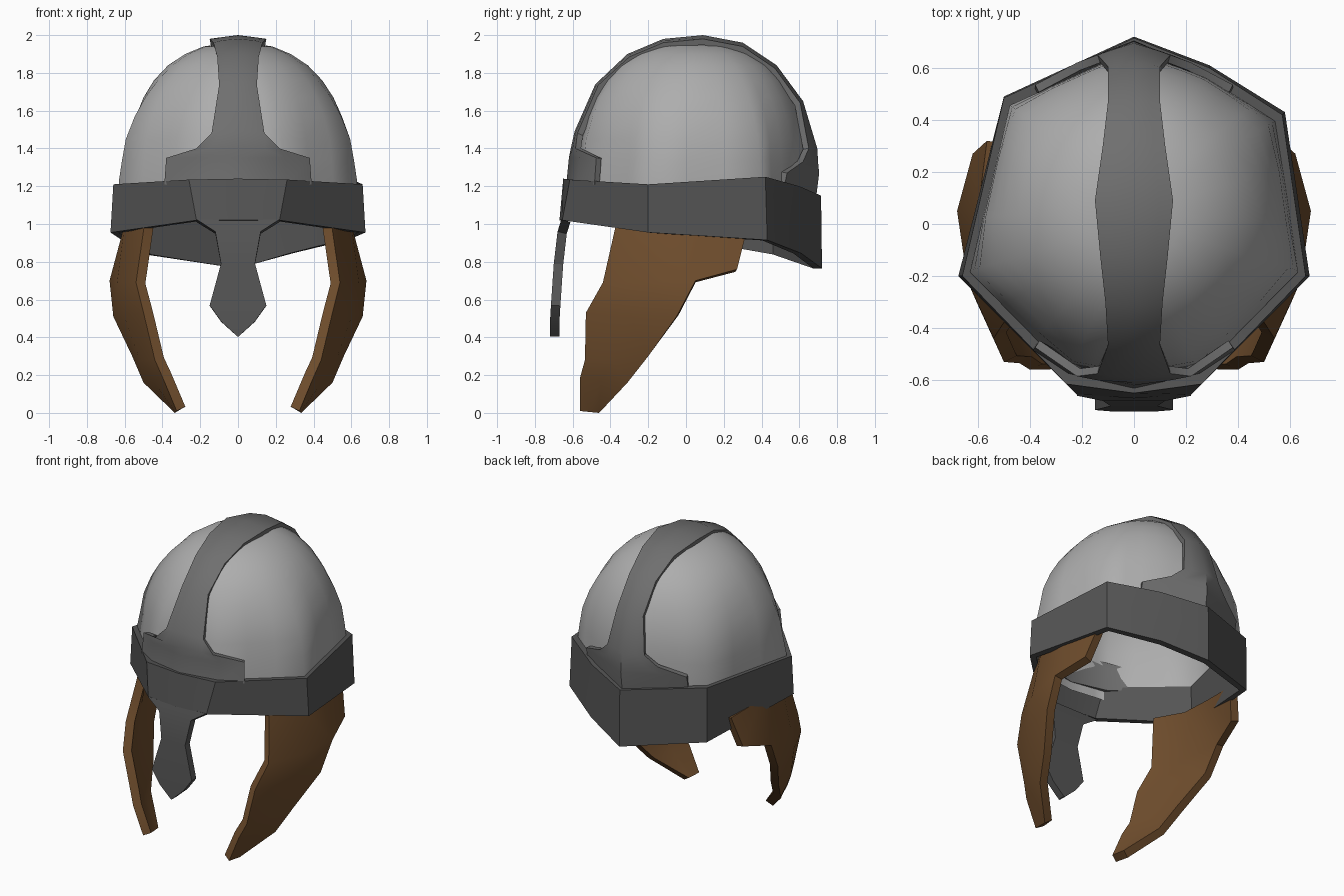
import bpy, math
from mathutils import Vector

if "Cube" in bpy.data.objects:
    bpy.data.objects.remove(bpy.data.objects["Cube"])


def material(name, rgb):
    m = bpy.data.materials.new(name)
    m.diffuse_color = (*rgb, 1)
    m.use_nodes = True
    m.node_tree.nodes["Principled BSDF"].inputs["Base Color"].default_value = m.diffuse_color
    return m


iron = material("dark_iron", (0.16, 0.16, 0.16))
black_iron = material("black_iron", (0.09, 0.09, 0.09))
steel = material("steel", (0.42, 0.42, 0.42))
leather = material("leather", (0.16, 0.075, 0.026))


def sheet(name, verts, faces, thickness=0, mat=None, angle=30, mirror=False):
    """Open surface facing outwards, thickened inwards."""
    me = bpy.data.meshes.new(name)
    me.from_pydata(verts, [], faces)
    me.update()
    pivot = Vector((0, 0, 1))
    if sum(p.normal.dot(p.center - pivot) * p.area for p in me.polygons) < 0:
        me.flip_normals()
    ob = bpy.data.objects.new(name, me)
    bpy.context.collection.objects.link(ob)
    me.materials.append(mat)
    bpy.ops.object.select_all(action='DESELECT')
    ob.select_set(True)
    bpy.context.view_layer.objects.active = ob
    if thickness:
        s = ob.modifiers.new("thickness", 'SOLIDIFY')
        s.thickness, s.offset = thickness, -1
        bpy.ops.object.modifier_apply(modifier=s.name)
    if mirror:
        m = ob.modifiers.new("mirror", 'MIRROR')
        m.use_mirror_merge = False
        bpy.ops.object.modifier_apply(modifier=m.name)
    bpy.ops.object.shade_smooth_by_angle(angle=math.radians(angle))
    return ob


def grid(rows, cols, closed=False):
    n = cols if closed else cols - 1
    return [(r * cols + c, r * cols + (c + 1) % cols,
             (r + 1) * cols + (c + 1) % cols, (r + 1) * cols + c)
            for r in range(rows - 1) for c in range(n)]


# Brow band: uneven nine-sided ring
top = [(-.26, -.615, 1.235), (0, -.65, 1.24), (.26, -.615, 1.235), (.66, -.2, 1.21),
       (.57, .42, 1.25), (.29, .60, 1.20), (0, .715, 1.15), (-.5, .485, 1.21), (-.66, -.2, 1.21)]
bottom = [(-.22, -.655, 1.02), (0, -.67, 1.02), (.22, -.655, 1.02), (.675, -.2, .955),
          (.58, .43, .915), (.29, .61, .845), (0, .72, .765), (-.5, .49, .84), (-.675, -.2, .955)]
n = len(top)
sheet("brow_band", top + bottom, grid(2, n, True), 0.045, black_iron, 30)

# Dome: rings going from the band outline to a round crown
outline = []
for i, a in enumerate(top):
    b = top[(i + 1) % n]
    for k in range(3):
        outline.append(Vector((a[0], a[1] - .04)).lerp(Vector((b[0], b[1] - .04)), k / 3))
m = len(outline)
rings = [(1.14, .955, 0), (1.23, .955, 0), (1.34, .94, .15), (1.45, .92, .3), (1.57, .86, .5),
         (1.67, .785, .7), (1.76, .69, .9), (1.84, .57, 1), (1.90, .43, 1), (1.94, .28, 1)]
verts = []
for z, f, blend in rings:
    for p in outline:
        q = p.lerp(p.normalized() * .65, blend)
        flat = .94 + .06 * blend if q.y < 0 else .975 + .025 * blend
        if blend == 0:
            flat = .975
        verts.append((q.x * f, .04 + q.y * f ** .9 * flat, z))
faces = grid(len(rings), m, True)
last = len(verts) - m
verts.append((0, .05, 1.965))
faces += [(last + i, last + (i + 1) % m, len(verts) - 1) for i in range(m)]
sheet("dome", verts, faces, 0, steel, 60)

# Crest strap: spine y, spine z, half width, edge y, edge z
spine = [(-.635, 1.20, .39, -.485, 1.21), (-.62, 1.35, .38, -.475, 1.35),
         (-.61, 1.40, .22, -.585, 1.40), (-.59, 1.49, .14, -.575, 1.48),
         (-.48, 1.74, .10, -.465, 1.735), (-.31, 1.90, .11, -.30, 1.885),
         (-.12, 1.98, .13, -.12, 1.96), (.09, 2.0, .15, .09, 1.98),
         (.30, 1.96, .12, .30, 1.94), (.48, 1.84, .10, .47, 1.825),
         (.62, 1.65, .10, .605, 1.64), (.695, 1.40, .14, .65, 1.40),
         (.70, 1.32, .22, .62, 1.33), (.705, 1.27, .38, .535, 1.27),
         (.69, 1.15, .38, .515, 1.17)]
verts = []
for y, z, w, ey, ez in spine:
    power = 2.2 if y < 0 else 1.1
    for t in (-1, -.65, 0, .65, 1):
        k = abs(t) ** power
        verts.append((t * w, y + (ey - y) * k, z + (ez - z) * k))
sheet("crest_strap", verts, grid(len(spine), 5), 0.032, iron, 35)

# Nose guard: half width, y, z down the front
nose = [(.22, -.66, 1.025), (.12, -.68, .96), (.09, -.70, .79),
        (.15, -.715, .57), (.09, -.72, .485), (.004, -.72, .405)]
verts = [(s * w, y, z) for w, y, z in nose for s in (-1, 1)]
sheet("nose_guard", verts, grid(len(nose), 2), 0.05, black_iron, 20)

# Cheek guards: front edge, middle and rear edge of each row, plus a rear flange
cheek = [(.495, -.37, 1.0), (.60, -.18, 1.0), (.60, .05, .99),
         (.54, -.44, .69), (.64, -.22, .69), (.68, .05, .70),
         (.50, -.53, .53), (.605, -.30, .52), (.66, -.05, .51),
         (.44, -.535, .28), (.52, -.39, .28), (.56, -.20, .30),
         (.40, -.56, .19), (.45, -.45, .17), (.50, -.31, .16),
         (.325, -.56, .01), (.33, -.51, .005), (.335, -.46, 0),
         (.565, .32, .96), (.62, .27, .76)]
sheet("cheek_guard", cheek, grid(6, 3) + [(2, 18, 19, 5)], 0.055, leather, 35, True)
